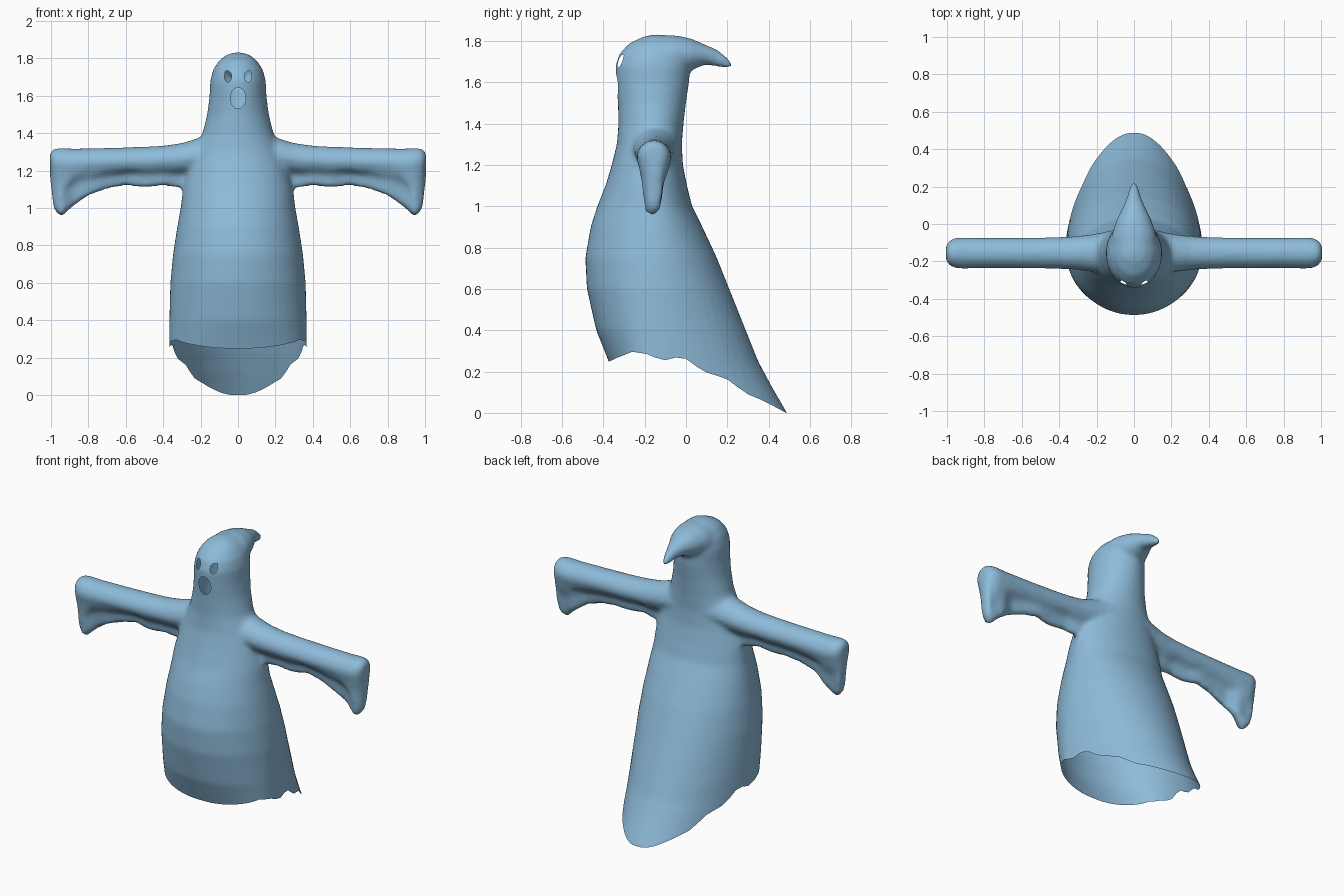
import bpy, bmesh
from math import sin, cos, pi

if "Cube" in bpy.data.objects:
    bpy.data.objects.remove(bpy.data.objects["Cube"])

AXIS_Y = -0.155  # depth of the spine and of the arms


def make_object(name, bm):
    bmesh.ops.recalc_face_normals(bm, faces=bm.faces)
    mesh = bpy.data.meshes.new(name)
    bm.to_mesh(mesh)
    bm.free()
    obj = bpy.data.objects.new(name, mesh)
    bpy.context.collection.objects.link(obj)
    return obj


def loft(bm, rings):
    """Closed skin over a list of rings with equal point counts."""
    loops = [[bm.verts.new(p) for p in ring] for ring in rings]
    count = len(loops[0])
    for low, high in zip(loops, loops[1:]):
        for i in range(count):
            j = (i + 1) % count
            bm.faces.new((low[i], low[j], high[j], high[i]))
    bm.faces.new(loops[0][::-1])
    bm.faces.new(loops[-1])


def apply_modifier(obj, kind, **settings):
    mod = obj.modifiers.new(kind.title(), kind)
    for key, value in settings.items():
        setattr(mod, key, value)
    bpy.context.view_layer.objects.active = obj
    bpy.ops.object.modifier_apply(modifier=mod.name)


def cut_open(obj, cutter, in_hole):
    """Cut a shape out of the solid, then remove the walls of the cut."""
    cutter.hide_render = True
    apply_modifier(obj, "BOOLEAN", operation="DIFFERENCE", object=cutter)
    bpy.data.objects.remove(cutter)
    bm = bmesh.new()
    bm.from_mesh(obj.data)
    doomed = [f for f in bm.faces if in_hole(f.calc_center_median())]
    bmesh.ops.delete(bm, geom=doomed, context="FACES")
    bm.to_mesh(obj.data)
    bm.free()


bm = bmesh.new()

# Robe and head: height, half width, front depth, back depth
BODY = [
    (-.12, .35, -.30, .535), (0, .36, -.31, .49), (.12, .365, -.33, .42),
    (.25, .368, -.375, .35), (.4, .367, -.435, .29), (.6, .362, -.48, .21),
    (.75, .348, -.488, .15), (.9, .325, -.462, .08), (1, .307, -.43, .03),
    (1.1, .295, -.39, .005), (1.2, .27, -.36, -.015), (1.3, .235, -.335, -.02),
    (1.4, .19, -.327, -.012), (1.5, .165, -.33, 0), (1.6, .152, -.338, .015),
    (1.68, .149, -.342, .02), (1.74, .133, -.322, .01), (1.79, .1, -.275, -.02),
    (1.82, .06, -.21, -.06), (1.832, .02, -.16, -.11),
]


def oval(z, width, front, back, count=48):
    ring = []
    for i in range(count):
        a = 2 * pi * i / count
        reach = (back if sin(a) > 0 else front) - AXIS_Y
        ring.append((width * cos(a), AXIS_Y + abs(sin(a)) * reach, z))
    return ring


loft(bm, [oval(*row) for row in BODY])

# Drooping hood tip: depth, height, half width, half height
HOOD = [(-.16, 1.71, .13, .115), (-.06, 1.73, .12, .1), (.02, 1.735, .095, .08),
        (.09, 1.735, .06, .05), (.15, 1.718, .036, .042),
        (.2, 1.695, .022, .028), (.222, 1.683, .012, .014)]
loft(bm, [[(w * cos(k * pi / 12), y, z + h * sin(k * pi / 12)) for k in range(24)]
          for y, z, w, h in HOOD])

# Arms with hanging sleeves: distance out, top, tube radius, sleeve bottom
ARM = [(.08, 1.43, .13, 1.08), (.2, 1.378, .105, 1.09), (.3, 1.348, .092, 1.1),
       (.4, 1.334, .087, 1.118), (.5, 1.328, .084, 1.105), (.6, 1.325, .083, 1.118),
       (.7, 1.322, .082, 1.1), (.8, 1.32, .082, 1.062), (.88, 1.318, .084, 1.005),
       (.945, 1.322, .084, .945), (.985, 1.318, .07, .985), (1.006, 1.295, .04, 1.17)]


def sleeve(side, x, top, radius, bottom):
    zc = top - radius
    drop = zc - bottom
    thin = min(radius * .6, max(.028, .17 * drop))
    fold = .01 * sin(x * 45)
    ring = [(radius * cos(k * pi / 10), zc + radius * sin(k * pi / 10))
            for k in range(11)]
    left = [(-radius * .8, zc - drop * .25), (fold - thin, zc - drop * .5),
            (fold - thin * .75, bottom + drop * .1)]
    right = [(radius * .8, zc - drop * .25), (fold + thin, zc - drop * .5),
             (fold + thin * .75, bottom + drop * .1)]
    ring += left + [(fold, bottom)] + right[::-1]
    return [(side * x, AXIS_Y + y, z) for y, z in ring]


for side in (-1, 1):
    loft(bm, [sleeve(side, *row) for row in ARM])

# Fuse the parts into one soft cloth
ghost = make_object("sheet_ghost", bm)
apply_modifier(ghost, "REMESH", mode="VOXEL", voxel_size=.013)
apply_modifier(ghost, "SMOOTH", factor=.5, iterations=10)

# Ragged open hem: depth, height
HEM = [(-.7, .25), (-.37, .25), (-.33, .268), (-.26, .296), (-.19, .285),
       (-.15, .268), (-.1, .255), (-.05, .268), (0, .262), (.05, .225),
       (.1, .195), (.15, .18), (.2, .162), (.25, .125), (.3, .09),
       (.36, .065), (.42, .035), (.485, 0), (.8, 0)]


def hem_height(y):
    for (y0, z0), (y1, z1) in zip(HEM, HEM[1:]):
        if y <= y1:
            return z0 + (z1 - z0) * (y - y0) / (y1 - y0)
    return 0


bm = bmesh.new()
outline = HEM + [(.8, -.5), (-.7, -.5)]
loft(bm, [[(x, y, z) for y, z in outline] for x in (-.7, .7)])
hem_cutter = make_object("hem_cutter", bm)

# Eye and mouth openings: centre x, centre z, half width, half height
HOLES = [(-.054, 1.703, .019, .03), (.054, 1.703, .019, .03), (0, 1.588, .041, .056)]
for cx, cz, w, h in HOLES:
    bm = bmesh.new()
    loft(bm, [[(cx + w * cos(k * pi / 16), y, cz + h * sin(k * pi / 16))
               for k in range(32)] for y in (-.5, -.24)])
    cut_open(ghost, make_object("face_cutter", bm),
             lambda c: c.y < -.2 and ((c.x - cx) / w) ** 2 + ((c.z - cz) / h) ** 2 < 1)

cut_open(ghost, hem_cutter, lambda c: c.z < hem_height(c.y) + .0002)

# Pale blue cloth
cloth = bpy.data.materials.new("pale_blue_cloth")
cloth.use_nodes = True
colour = (.27, .50, .70, 1)
cloth.diffuse_color = colour
cloth.node_tree.nodes["Principled BSDF"].inputs["Base Color"].default_value = colour
ghost.data.materials.clear()
ghost.data.materials.append(cloth)
for face in ghost.data.polygons:
    face.material_index = 0
    face.use_smooth = True
